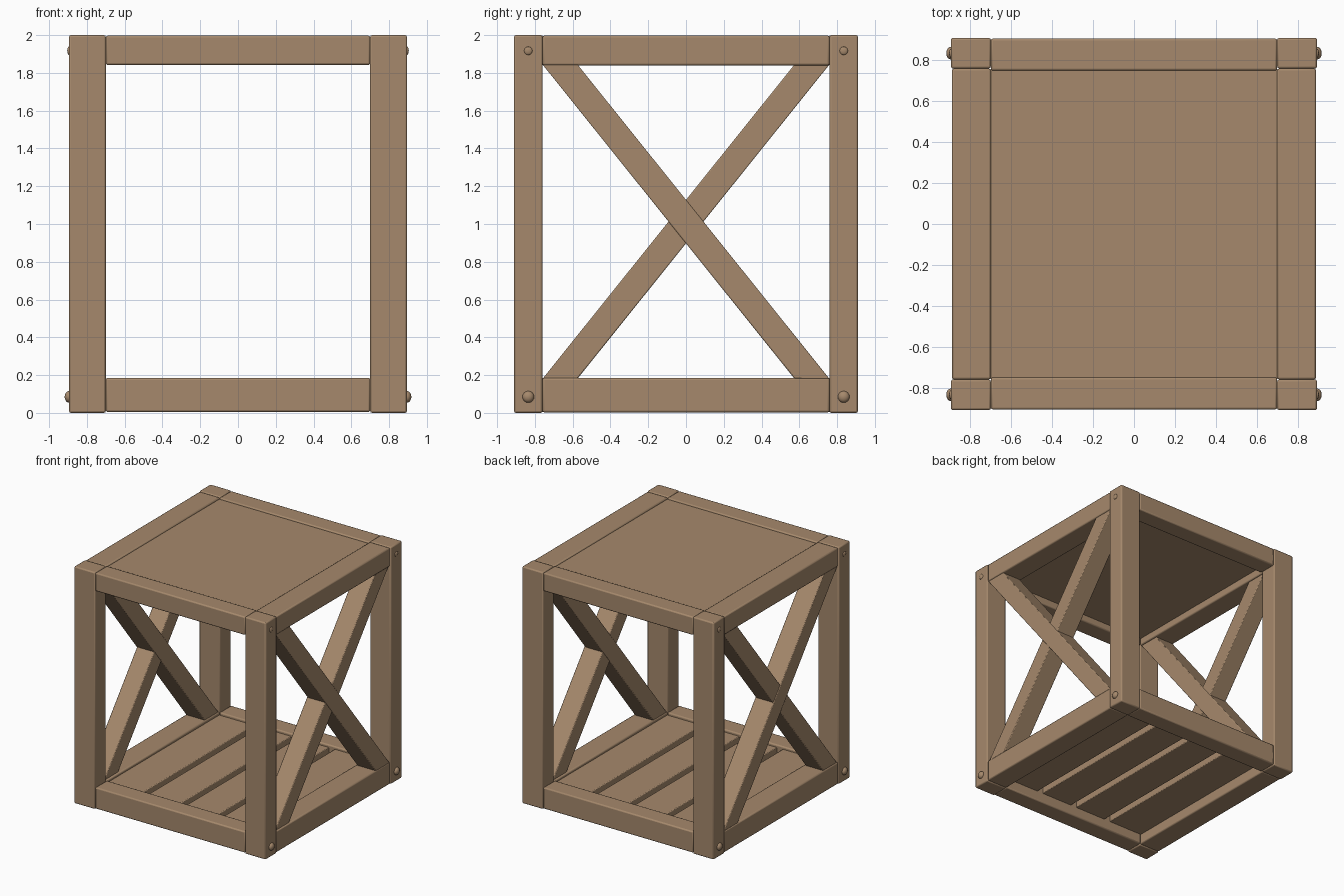
import bpy, bmesh, math
from mathutils import Matrix

if "Cube" in bpy.data.objects:
    bpy.data.objects.remove(bpy.data.objects["Cube"])

wood = bpy.data.materials.new("warm brown wood")
wood.diffuse_color = (0.38, 0.25, 0.15, 1)
wood.use_nodes = True
wood.node_tree.nodes["Principled BSDF"].inputs["Base Color"].default_value = wood.diffuse_color


def finish(name, bm, bevel=0.0):
    bmesh.ops.recalc_face_normals(bm, faces=bm.faces)
    me = bpy.data.meshes.new(name)
    bm.to_mesh(me)
    bm.free()
    me.materials.append(wood)
    ob = bpy.data.objects.new(name, me)
    bpy.context.collection.objects.link(ob)
    if bevel:
        mod = ob.modifiers.new("soft edges", 'BEVEL')
        mod.width = bevel
        mod.segments = 2
    bpy.ops.object.select_all(action='DESELECT')
    ob.select_set(True)
    bpy.context.view_layer.objects.active = ob
    bpy.ops.object.shade_smooth_by_angle(angle=math.radians(35))
    return ob


def box(name, x, y, z, bevel=0.01):
    bm = bmesh.new()
    bmesh.ops.create_cube(bm, size=1)
    for v in bm.verts:
        v.co = [lo + (c + 0.5) * (hi - lo) for c, (lo, hi) in zip(v.co, (x, y, z))]
    return finish(name, bm, bevel)


def prism(name, profile, x0, x1):
    # extrude a y-z outline along x
    bm = bmesh.new()
    a = [bm.verts.new((x0, y, z)) for y, z in profile]
    b = [bm.verts.new((x1, y, z)) for y, z in profile]
    bm.faces.new(a)
    bm.faces.new(b[::-1])
    n = len(profile)
    for i in range(n):
        bm.faces.new((a[i], a[(i + 1) % n], b[(i + 1) % n], b[i]))
    return finish(name, bm, 0.006)


def bolt(name, sx, y, z, r, out):
    # domed bolt head on the outer side of a post
    bm = bmesh.new()
    bmesh.ops.create_uvsphere(bm, u_segments=16, v_segments=8, radius=1)
    bmesh.ops.transform(bm, verts=bm.verts, matrix=Matrix.Translation((sx * 0.895, y, z))
                        @ Matrix.Diagonal((out + 0.005, r, r, 1)))
    return finish(name, bm)


def span(s, lo, hi):
    return tuple(sorted((s * lo, s * hi)))


# corner posts and bolts
for sx in (-1, 1):
    for sy in (-1, 1):
        box("corner_post", span(sx, 0.70, 0.895), span(sy, 0.76, 0.91), (0, 2))
        bolt("lower_bolt", sx, sy * 0.835, 0.085, 0.031, 0.018)
        bolt("upper_bolt", sx, sy * 0.835, 1.917, 0.022, 0.004)

# front and back rails
for sy in (-1, 1):
    box("cross_rail_bottom", (-0.70, 0.70), span(sy, 0.75, 0.907), (0.005, 0.185))
    box("cross_rail_top", (-0.70, 0.70), span(sy, 0.75, 0.907), (1.842, 1.997))

# side rails and crossed braces
for sx in (-1, 1):
    box("side_rail_bottom", span(sx, 0.70, 0.89), (-0.76, 0.76), (0.003, 0.185))
    box("side_rail_top", span(sx, 0.70, 0.89), (-0.76, 0.76), (1.84, 1.997))
    main = [(-0.76, 1.845), (-0.575, 1.845), (0.76, 0.18), (0.575, 0.18)]
    cross = [(-y, z) for y, z in main]
    prism("main_brace", main, *span(sx, 0.712, 0.886))
    prism("crossing_brace", cross, *span(sx, 0.708 if sx > 0 else 0.716, 0.880))

# table top panel
box("top_panel", (-0.705, 0.705), (-0.755, 0.755), (1.90, 1.985), 0.004)

# floor slats running front to back
for i in range(4):
    c = -0.525 + 0.35 * i
    box("floor_slat", (c - 0.148, c + 0.148) if 0 < i < 3 else
        ((-0.705, c + 0.148) if i == 0 else (c - 0.148, 0.705)),
        (-0.755, 0.755), (0.09, 0.163), 0.006)
